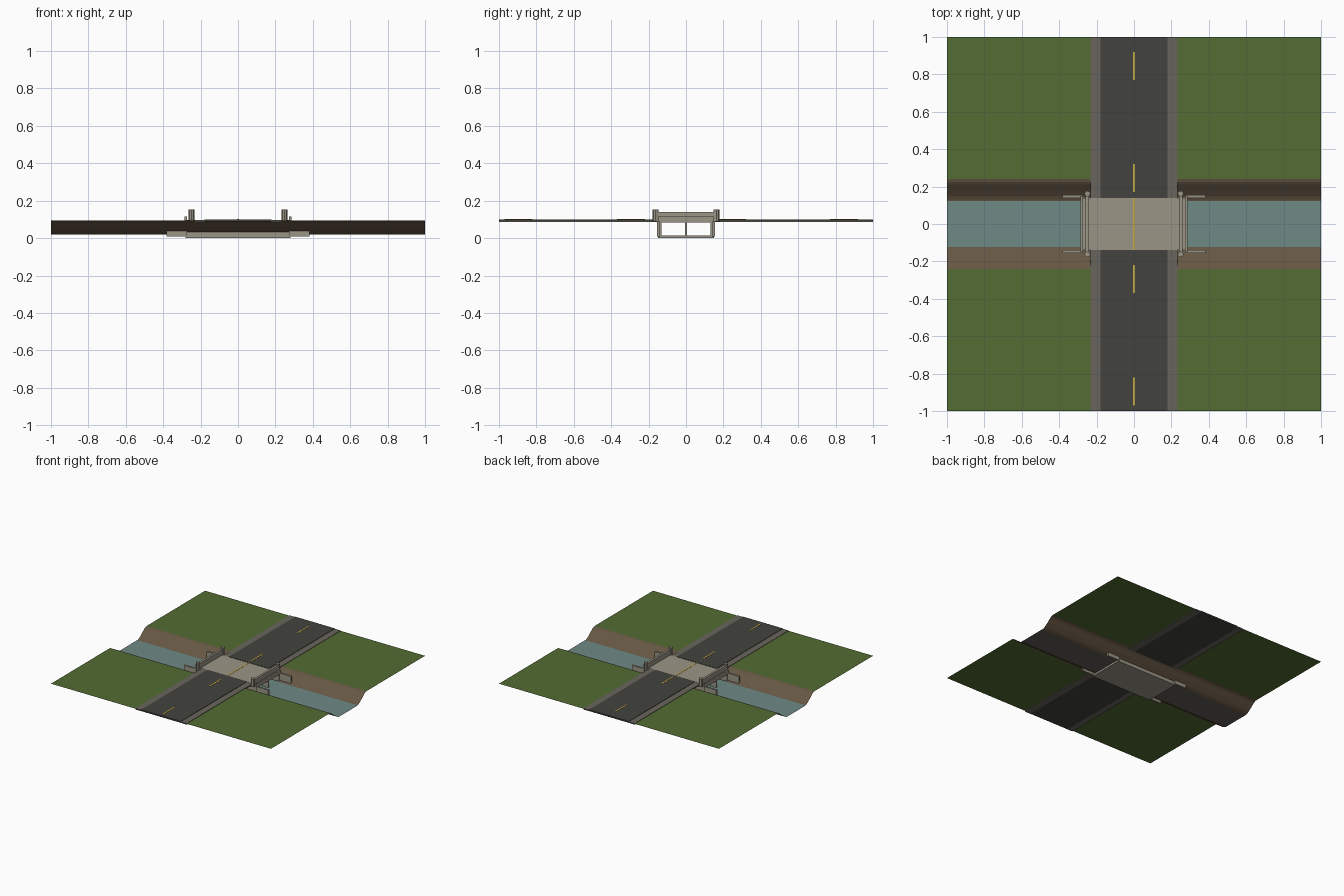
import bpy, bmesh, math

if "Cube" in bpy.data.objects:
    bpy.data.objects.remove(bpy.data.objects["Cube"])


def lin(h):
    def f(c):
        c /= 255
        return c / 12.92 if c <= 0.04045 else ((c + 0.055) / 1.055) ** 2.4
    return tuple(f(int(h[i:i + 2], 16)) for i in (0, 2, 4)) + (1,)


def mat(name, h):
    m = bpy.data.materials.new(name)
    m.diffuse_color = lin(h)
    m.use_nodes = True
    m.node_tree.nodes["Principled BSDF"].inputs["Base Color"].default_value = m.diffuse_color
    return m


GRASS = mat("grass green", "536C33")
EARTH = mat("bank brown", "665743")
BED = mat("bed grey", "5F5E5B")
WATER = mat("water teal", "6E8A86")
ASPHALT = mat("asphalt", "42423D")
GRAVEL = mat("shoulder grey", "69655C")
CONCRETE = mat("concrete", "9B9586")
PAINT = mat("line yellow", "C9AC45")


def finish(name, bm, m):
    me = bpy.data.meshes.new(name)
    bm.to_mesh(me)
    bm.free()
    me.materials.append(m)
    ob = bpy.data.objects.new(name, me)
    bpy.context.collection.objects.link(ob)
    return ob


def box(name, x, y, z, m):
    """Box from (min, max) ranges."""
    bm = bmesh.new()
    bmesh.ops.create_cube(bm, size=1)
    for v in bm.verts:
        v.co = [r[0] + (c + 0.5) * (r[1] - r[0]) for c, r in zip(v.co, (x, y, z))]
    return finish(name, bm, m)


def sheet(name, profile, x, m):
    """Open strip: (y, z) profile swept along x, facing up."""
    bm = bmesh.new()
    rows = [[bm.verts.new((a, y, z)) for a in x] for y, z in profile]
    for a, b in zip(rows, rows[1:]):
        bm.faces.new((a[0], a[1], b[1], b[0]))
    bm.normal_update()
    if sum(f.normal.z for f in bm.faces) < 0:
        bmesh.ops.reverse_faces(bm, faces=bm.faces[:])
    return finish(name, bm, m)


def span(s, a, b):
    return tuple(sorted((s * a, s * b)))


G = 0.094  # ground level

# terrain: four lawns, two curved banks, channel bed and water
bank = [(0.24, G), (0.225, 0.09), (0.21, 0.081), (0.18, 0.056),
        (0.15, 0.034), (0.13, 0.024), (0.11, 0.02)]
for s in (-1, 1):
    sheet("bank", [(s * y, z) for y, z in bank], (-1, 1), EARTH)
    for t in (-1, 1):
        sheet("lawn", [(s * 0.24, G), (s * 1, G)], span(t, 0.225, 1), GRASS)
sheet("channel_bed", [(-0.11, 0.02), (0.11, 0.02)], (-1, 1), BED)
sheet("water", [(-0.122, 0.024), (0.122, 0.024)], (-1, 1), WATER)

# road with shoulders, broken by the culvert deck
for s in (-1, 1):
    box("road", (-0.18, 0.18), span(s, 0.14, 1), (0.088, 0.1), ASPHALT)
    for t in (-1, 1):
        box("shoulder", span(t, 0.18, 0.233), span(s, 0.14, 1), (0.087, 0.097), GRAVEL)

# centre line dashes
for y0 in (0.77, 0.17, -0.37, -0.97):
    box("line_dash", (-0.005, 0.005), (y0, y0 + 0.15), (0.0995, 0.1015), PAINT)
box("deck_line", (-0.005, 0.005), (-0.14, 0.14), (0.0965, 0.099), PAINT)

# twin-cell box culvert
X = (-0.28, 0.28)
box("culvert_deck", X, (-0.14, 0.14), (0.083, 0.0975), CONCRETE)
box("culvert_floor", X, (-0.15, 0.15), (0, 0.015), CONCRETE)
box("culvert_divider", X, (-0.005, 0.005), (0.015, 0.083), CONCRETE)
for s in (-1, 1):
    box("culvert_wall", X, span(s, 0.13, 0.145), (0.015, 0.083), CONCRETE)

for t in (-1, 1):
    # headwall, parapet and wing walls at each end
    box("headwall", span(t, 0.274, 0.286), (-0.15, 0.15), (0.083, 0.115), CONCRETE)
    box("parapet", span(t, 0.241, 0.259), (-0.16, 0.16), (0.095, 0.14), CONCRETE)
    for s in (-1, 1):
        box("wing_wall", span(t, 0.274, 0.383), span(s, 0.14, 0.155), (0.008, 0.088), CONCRETE)
        # eight-sided end post
        bm = bmesh.new()
        bmesh.ops.create_cone(bm, cap_ends=True, segments=8, radius1=0.016,
                              radius2=0.016, depth=0.065)
        bmesh.ops.translate(bm, verts=bm.verts, vec=(t * 0.249, s * 0.162, 0.1205))
        finish("parapet_post", bm, CONCRETE)
